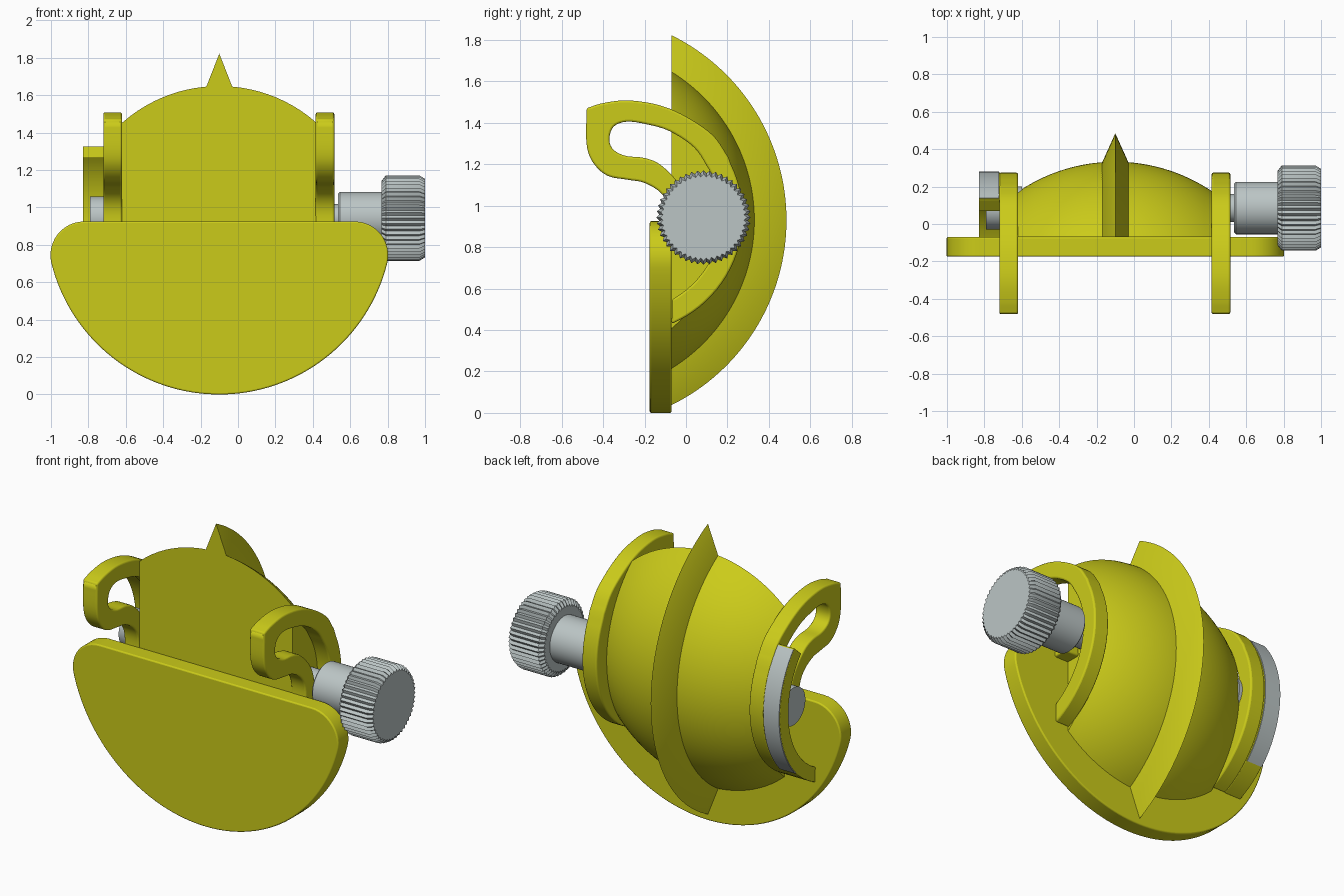
import bpy, bmesh
from math import sin, cos, acos, radians, pi, sqrt
from mathutils import Vector

if "Cube" in bpy.data.objects:
    bpy.data.objects.remove(bpy.data.objects["Cube"], do_unlink=True)

MID = -0.1            # x of the symmetry plane of body and plate
BACK = -0.07          # y of the plate's rear face
HUB = (-0.51, 0.93)   # y, z axis of the swept body
ARM = (-0.29, 0.95)   # y, z centre of the arm arcs
KNOB = (0.085, 0.943) # y, z axis of the screw


def material(name, colour):
    mat = bpy.data.materials.new(name)
    mat.use_nodes = True
    mat.diffuse_color = colour
    mat.node_tree.nodes["Principled BSDF"].inputs["Base Color"].default_value = colour
    return mat


YELLOW = material("yellow", (0.6, 0.6, 0.01, 1))
GREY = material("grey", (0.5, 0.56, 0.56, 1))


def finish(name, bm, mat, bevel=0):
    bmesh.ops.recalc_face_normals(bm, faces=bm.faces)
    mesh = bpy.data.meshes.new(name)
    bm.to_mesh(mesh)
    bm.free()
    mesh.materials.append(mat)
    obj = bpy.data.objects.new(name, mesh)
    bpy.context.collection.objects.link(obj)
    if bevel:
        mod = obj.modifiers.new("Bevel", "BEVEL")
        mod.width, mod.segments, mod.limit_method = bevel, 3, "ANGLE"
        mod.angle_limit = radians(40)
    bpy.ops.object.select_all(action="DESELECT")
    obj.select_set(True)
    bpy.context.view_layer.objects.active = obj
    bpy.ops.object.shade_smooth_by_angle(angle=radians(35))
    return obj


def prism(name, outline, place, a, b, mat, bevel=0):
    """Extrude a 2D outline from depth a to depth b."""
    bm = bmesh.new()
    lo, hi = ([bm.verts.new(place(p, d)) for p in outline] for d in (a, b))
    bm.faces.new(lo)
    bm.faces.new(hi)
    n = len(outline)
    for i in range(n):
        j = (i + 1) % n
        bm.faces.new((lo[i], lo[j], hi[j], hi[i]))
    return finish(name, bm, mat, bevel)


def along_x(p, d):
    return (d, p[0], p[1])


def along_y(p, d):
    return (p[0], d, p[1])


def arc(centre, r, start, end, n=24):
    angles = [radians(start + (end - start) * i / n) for i in range(n + 1)]
    return [(centre[0] + r * cos(t), centre[1] + r * sin(t)) for t in angles]


def spline(points, steps=5):
    """Smooth curve through the points."""
    pts = [Vector(p) for p in points]
    pts = [2 * pts[0] - pts[1]] + pts + [2 * pts[-1] - pts[-2]]
    out = []
    for a, b, c, d in zip(pts, pts[1:], pts[2:], pts[3:]):
        for k in range(steps):
            t = k / steps
            out.append(0.5 * (2 * b + (c - a) * t + (2 * a - 5 * b + 4 * c - d) * t**2
                              + (3 * b - a - 3 * c + d) * t**3))
    return [tuple(p) for p in out + [pts[-2]]]


def swept(name, rings, mat, n=64):
    """Turn a profile of (x, radius) about the hub, cut off at the plate."""
    bm = bmesh.new()
    grid = []
    for x, r in rings:
        lim = acos((BACK - HUB[0]) / r)
        angles = [lim * (2 * i / n - 1) for i in range(n + 1)]
        grid.append([bm.verts.new((x, HUB[0] + r * cos(t), HUB[1] + r * sin(t)))
                     for t in angles])
    for a, b in zip(grid, grid[1:]):
        for i in range(n):
            bm.faces.new((a[i], a[i + 1], b[i + 1], b[i]))
    bm.faces.new(grid[0])
    bm.faces.new(grid[-1])
    bm.faces.new([g[0] for g in grid] + [g[-1] for g in reversed(grid)])
    return finish(name, bm, mat)


def turned(name, profile, n=48, flute=0):
    """Lathe (x, radius) about the screw axis, with optional knurling."""
    bm = bmesh.new()
    grid = []
    for x, r in profile:
        radii = [r - flute * (j % 2) for j in range(n)]
        grid.append([bm.verts.new((x, KNOB[0] + q * cos(2 * pi * j / n),
                                   KNOB[1] + q * sin(2 * pi * j / n)))
                     for j, q in enumerate(radii)])
    for a, b in zip(grid, grid[1:]):
        for j in range(n):
            k = (j + 1) % n
            bm.faces.new((a[j], a[k], b[k], b[j]))
    bm.faces.new(grid[0])
    bm.faces.new(grid[-1])
    return finish(name, bm, GREY)


# Front plate: half disc with rounded upper corners
R, r = 0.925, 0.18
cx = sqrt((R - r) ** 2 - r ** 2)
outline = (arc((MID + cx, R - r), r, 90, -14, 12)
           + arc((MID, R), R, -14, -166, 64)[1:-1]
           + arc((MID - cx, R - r), r, 194, 90, 12))
prism("front_plate", outline, along_y, -0.175, BACK, YELLOW, 0.008)

# Barrel-shaped body with its sharp central fin
half, bulge = 0.52, 0.925
rings = []
for i in range(25):
    x = half * (i / 12 - 1)
    rings.append((MID + x, 0.843 - bulge + sqrt(bulge ** 2 - x ** 2)))
swept("body", rings, YELLOW)
swept("fin", [(MID - 0.088, 0.8), (MID, 0.995), (MID + 0.088, 0.8)], YELLOW)

# Pair of hooked side arms
hook_outer = [(0.204, 1.235), (0.13, 1.34), (0, 1.43), (-0.13, 1.485),
              (-0.28, 1.508), (-0.4, 1.495), (-0.48, 1.47)]
leg_outer = [(-0.48, 1.46), (-0.48, 1.3), (-0.45, 1.21), (-0.38, 1.145),
             (-0.28, 1.125), (-0.2, 1.11), (-0.12, 1.06), (-0.08, 0.98), (-0.08, 0.85)]
inner = [(0.02, 0.85), (0.01, 1.0), (-0.03, 1.1), (-0.12, 1.195), (-0.2, 1.23),
         (-0.29, 1.24), (-0.35, 1.27), (-0.37, 1.32), (-0.35, 1.38),
         (-0.29, 1.405), (-0.2, 1.395), (-0.08, 1.36), (0.04, 1.28), (0.108, 1.18)]
arm = (arc(ARM, 0.565, -67, 30)[:-1] + spline(hook_outer) + spline(leg_outer)
       + spline(inner) + arc(ARM, 0.46, 30, -61)[1:])
for name, x in (("right_arm", -0.72), ("left_arm", 0.415)):
    prism(name, arm, along_x, x, x + 0.1, YELLOW, 0.022)

# Curved scale bracket with its grey strip
bracket = arc(ARM, 0.565, -67, 42) + arc(ARM, 0.48, 42, -63)
prism("scale_bracket", bracket, along_x, -0.83, -0.715, YELLOW, 0.004)
strip = arc(ARM, 0.57, -44, 41) + arc(ARM, 0.55, 41, -44)
prism("scale_strip", strip, along_x, -0.828, -0.722, GREY)

# Clamping screw: pointer hub, shaft, collar and knurled knob
turned("pointer_hub", [(-0.79, 0.115), (-0.6, 0.115)])
turned("screw_shaft", [(0.38, 0.075), (0.56, 0.075)])
turned("screw_collar", [(0.535, 0.13), (0.545, 0.14), (0.79, 0.14)])
turned("knurled_knob", [(0.768, 0.2), (0.79, 0.228), (0.97, 0.228), (1.0, 0.21)],
       n=96, flute=0.014)
